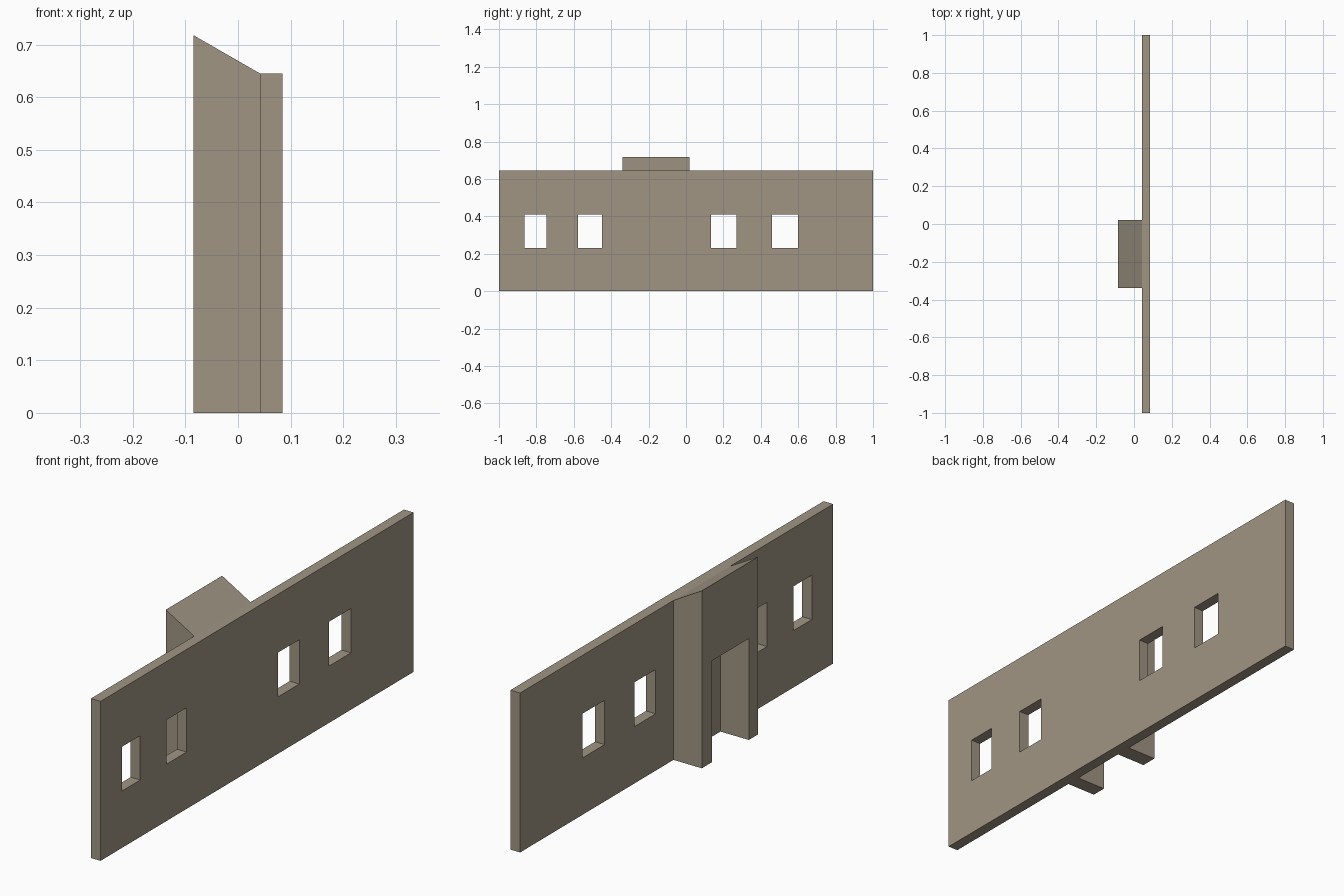
import bpy, bmesh

if "Cube" in bpy.data.objects:
    bpy.data.objects.remove(bpy.data.objects["Cube"])

mat = bpy.data.materials.new("stone")
mat.diffuse_color = (0.35, 0.30, 0.23, 1)
mat.use_nodes = True
mat.node_tree.nodes["Principled BSDF"].inputs["Base Color"].default_value = mat.diffuse_color

X_BACK, X_WALL, X_FACE = -0.085, 0.042, 0.085
WALL_H, PORCH_H = 0.645, 0.718
DOOR_H = 0.41
WINDOWS = [(-0.864, -0.746), (-0.578, -0.45), (0.134, 0.27), (0.46, 0.60)]
SILL, HEAD = 0.23, 0.409


def prism(name, outline, x0, x1):
    """Extrude a (y, z) outline from x0 to x1."""
    bm = bmesh.new()
    face = bm.faces.new([bm.verts.new((x0, y, z)) for y, z in outline])
    new = bmesh.ops.extrude_face_region(bm, geom=[face])["geom"]
    verts = [g for g in new if isinstance(g, bmesh.types.BMVert)]
    bmesh.ops.translate(bm, verts=verts, vec=(x1 - x0, 0, 0))
    bmesh.ops.recalc_face_normals(bm, faces=bm.faces)
    mesh = bpy.data.meshes.new(name)
    bm.to_mesh(mesh)
    bm.free()
    mesh.materials.append(mat)
    obj = bpy.data.objects.new(name, mesh)
    bpy.context.collection.objects.link(obj)
    return obj


def rect(y0, y1, z0, z1):
    return [(y0, z0), (y1, z0), (y1, z1), (y0, z1)]


# Long wall with four window openings
wall = prism("wall", rect(-1, 1, 0, WALL_H), X_WALL, X_FACE)
for i, (y0, y1) in enumerate(WINDOWS):
    cutter = prism(f"window_cutter_{i + 1}", rect(y0, y1, SILL, HEAD), 0, 0.15)
    cutter.hide_render = True
    cutter.hide_set(True)
    mod = wall.modifiers.new("window", 'BOOLEAN')
    mod.operation = 'DIFFERENCE'
    mod.solver = 'EXACT'
    mod.object = cutter
    bpy.context.view_layer.objects.active = wall
    bpy.ops.object.modifier_apply(modifier=mod.name)
    bpy.data.objects.remove(cutter)

# Doorway block: two jambs and a lintel around an opening that reaches the wall
doorway = prism("doorway", [
    (-0.34, 0), (-0.28, 0), (-0.28, DOOR_H), (-0.045, DOOR_H),
    (-0.045, 0), (0.02, 0), (0.02, PORCH_H), (-0.34, PORCH_H),
], X_BACK, X_WALL)

# Slope its top down to the wall top
for v in doorway.data.vertices:
    if v.co.z > WALL_H and v.co.x > 0:
        v.co.z = WALL_H
